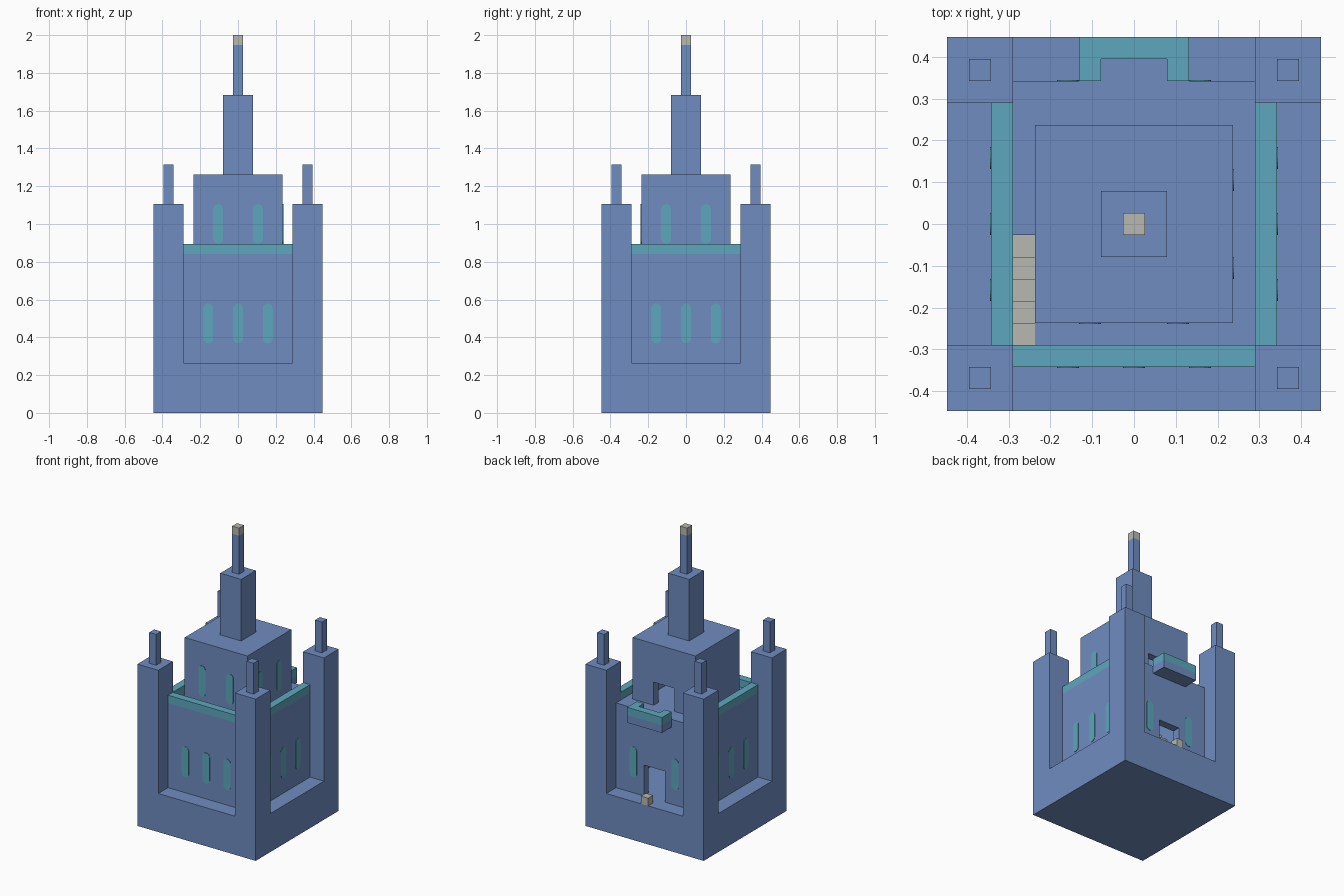
import bpy, bmesh, math
from mathutils import Matrix, Vector

U = 1 / 19  # building block size

if "Cube" in bpy.data.objects:
    bpy.data.objects.remove(bpy.data.objects["Cube"], do_unlink=True)


def material(name, rgb):
    mat = bpy.data.materials.new(name)
    mat.use_nodes = True
    colour = (*rgb, 1)
    mat.diffuse_color = colour
    mat.node_tree.nodes["Principled BSDF"].inputs["Base Color"].default_value = colour
    return mat


BLUE = material("blue stone", (0.16, 0.265, 0.53))
TEAL = material("teal trim", (0.11, 0.39, 0.51))
SAND = material("pale stone", (0.48, 0.48, 0.445))


def add_object(name, bm, mat):
    bmesh.ops.recalc_face_normals(bm, faces=bm.faces)
    mesh = bpy.data.meshes.new(name)
    bm.to_mesh(mesh)
    bm.free()
    mesh.materials.append(mat)
    obj = bpy.data.objects.new(name, mesh)
    bpy.context.collection.objects.link(obj)
    return obj


def box(name, x, y, z, mat):
    """Box from (low, high) ranges given in blocks."""
    bm = bmesh.new()
    bmesh.ops.create_cube(bm, size=1)
    size = [(b - a) * U for a, b in (x, y, z)]
    centre = Vector([(a + b) / 2 * U for a, b in (x, y, z)])
    bmesh.ops.transform(bm, matrix=Matrix.Translation(centre) @ Matrix.Diagonal((*size, 1)),
                        verts=bm.verts)
    return add_object(name, bm, mat)


def half(w):
    return (-w, w)


def carve(obj, *cuts):
    """Subtract boxes and bake the result."""
    cutters = []
    for cut in cuts:
        cutter = box("cutter", *cut, BLUE)
        cutter.hide_render = True
        mod = obj.modifiers.new("cut", 'BOOLEAN')
        mod.operation, mod.solver, mod.object = 'DIFFERENCE', 'EXACT', cutter
        cutters.append(cutter)
    graph = bpy.context.evaluated_depsgraph_get()
    baked = bpy.data.meshes.new_from_object(obj.evaluated_get(graph))
    obj.modifiers.clear()
    obj.data = baked
    for cutter in cutters:
        bpy.data.objects.remove(cutter, do_unlink=True)


def window(name, offset, wall, low, high, turn):
    """Round-ended plate on a wall; turn counts quarter turns from the front."""
    r, t, n = U / 2, 0.003, 8
    bm = bmesh.new()
    verts = []
    for centre, start in ((high * U - r, 0), (low * U + r, math.pi)):
        for i in range(n + 1):
            a = start + math.pi * i / n
            verts.append(bm.verts.new((offset * U + r * math.cos(a), -wall * U - t,
                                       centre + r * math.sin(a))))
    face = bm.faces.new(verts)
    ext = bmesh.ops.extrude_face_region(bm, geom=[face], use_keep_orig=True)
    bmesh.ops.translate(bm, vec=(0, t, 0),
                        verts=[v for v in ext["geom"] if isinstance(v, bmesh.types.BMVert)])
    bmesh.ops.rotate(bm, matrix=Matrix.Rotation(turn * math.pi / 2, 3, 'Z'), verts=bm.verts)
    add_object(name, bm, TEAL)


# Plinth and four corner towers, carved from one mass
towers = box("plinth_and_towers", half(8.5), half(8.5), (0, 21), BLUE)
carve(towers, (half(5.5), half(9), (5, 22)), (half(9), half(5.5), (5, 22)))
for sx in (-7, 7):
    for sy in (-7, 7):
        box("tower_pinnacle", (sx - .5, sx + .5), (sy - .5, sy + .5), (21, 25), BLUE)

# Hollow hall with back door and stairwell opening in its roof
hall = box("hall", half(6.5), half(6.5), (5, 16), BLUE)
carve(hall, (half(5.5), half(5.5), (4, 15)), (half(1.5), (5, 7), (4, 9)),
      ((-5.5, -4.5), (-5.5, -.5), (14, 17)))

# Parapets on the front and sides
box("front_parapet", half(5.5), (-6.5, -5.5), (16, 17), TEAL)
box("left_parapet", (5.5, 6.5), half(5.5), (16, 17), TEAL)
box("right_parapet", (-6.5, -5.5), half(5.5), (16, 17), TEAL)

# Back balcony
box("balcony_floor", half(2.5), (6.5, 8.5), (15, 16), BLUE)
rail = box("balcony_rail", half(2.5), (6.5, 8.5), (16, 17), TEAL)
carve(rail, (half(1.5), (6, 7.5), (15, 18)))

# Hollow keep with a door to the balcony
keep = box("keep", half(4.5), half(4.5), (16, 24), BLUE)
carve(keep, (half(3.5), half(3.5), (15, 23)), (half(1.5), (3, 5), (15, 19)))

# Stepped spire
box("spire_base", half(1.5), half(1.5), (24, 32), BLUE)
box("spire_needle", half(.5), half(.5), (32, 37), BLUE)
box("spire_tip", half(.5), half(.5), (37, 38), SAND)

# Inner stair rising along the right wall, and the doorstep
for i in range(11):
    box("stair_step", (-5.5, -4.5), (4.5 - i, 5.5 - i), (5 + i, 6 + i), SAND)
box("doorstep", half(.5), (7.5, 8.5), (5, 6), SAND)

# Windows: turn 0 front, 1 left, 2 back, 3 right
for turn in range(4):
    for offset in (-3, 3) if turn == 2 else (-3, 0, 3):
        window("hall_window", offset, 6.5, 7, 11, turn)
    if turn < 2:
        for offset in (-2, 2):
            window("keep_window", offset, 4.5, 17, 21, turn)
